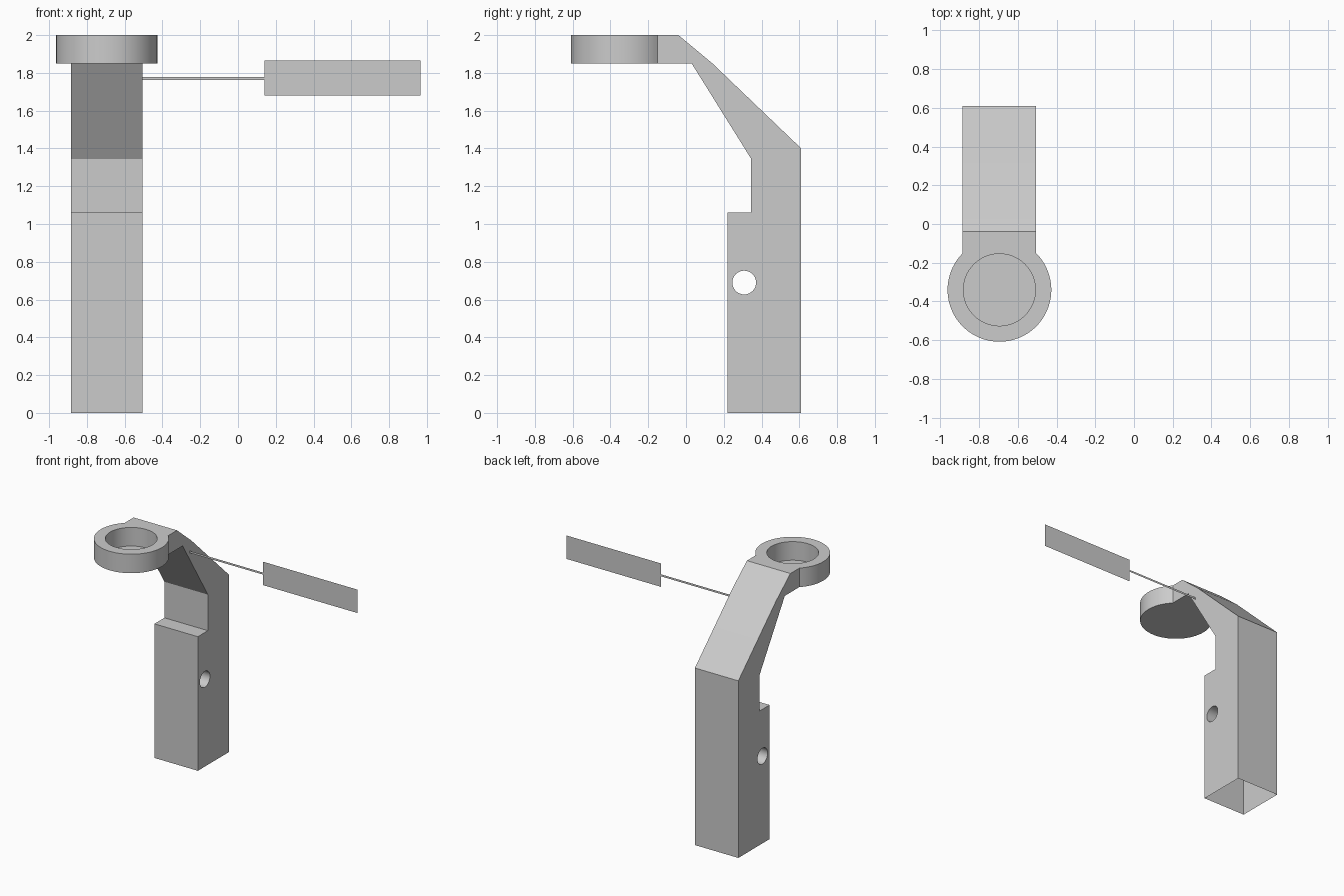
import bpy, bmesh
from math import sin, cos, pi, asin, sqrt

if "Cube" in bpy.data.objects:
    bpy.data.objects.remove(bpy.data.objects["Cube"])


def finish(name, bm, smooth=False):
    mesh = bpy.data.meshes.new(name)
    bm.to_mesh(mesh)
    bm.free()
    ob = bpy.data.objects.new(name, mesh)
    bpy.context.collection.objects.link(ob)
    if smooth:
        bpy.ops.object.select_all(action='DESELECT')
        ob.select_set(True)
        bpy.context.view_layer.objects.active = ob
        bpy.ops.object.shade_smooth_by_angle(angle=0.5)
    return ob


def circle(cx, cy, r, n):
    return [(cx + r * cos(2 * pi * i / n), cy + r * sin(2 * pi * i / n)) for i in range(n)]


def prism(outline, hole, place, a, b, floor=None):
    """Extrude an outline with a hole; floor makes the hole blind."""
    bm = bmesh.new()

    def loop(pts, level):
        vs = [bm.verts.new(place(u, v, level)) for u, v in pts]
        es = [bm.edges.new((vs[i], vs[(i + 1) % len(vs)])) for i in range(len(vs))]
        return vs, es

    def walls(lo, hi):
        n = len(lo)
        for i in range(n):
            j = (i + 1) % n
            bm.faces.new((lo[i], lo[j], hi[j], hi[i]))

    o1, e1 = loop(outline, a)
    o2, e2 = loop(outline, b)
    h1, f1 = loop(hole, a if floor is None else floor)
    h2, f2 = loop(hole, b)
    bmesh.ops.triangle_fill(bm, edges=e2 + f2, use_beauty=True)
    if floor is None:
        bmesh.ops.triangle_fill(bm, edges=e1 + f1, use_beauty=True)
    else:
        bm.faces.new(o1)
        bm.faces.new(h1)
    walls(o1, o2)
    walls(h1, h2)
    bmesh.ops.recalc_face_normals(bm, faces=bm.faces[:])
    return bm


def delete_end(bm, test):
    gone = [f for f in bm.faces if all(test(v.co) for v in f.verts)]
    bmesh.ops.delete(bm, geom=gone, context='FACES_ONLY')


X0, X1 = -0.885, -0.505          # arm width
CX, CY, R = -0.695, -0.34, 0.268  # ring centre and radius
HALF = (X1 - X0) / 2
NECK = CY + sqrt(R * R - HALF * HALF)

# Arm: side profile with a cross hole, open underneath and at the neck
profile = [(0.22, 0), (0.61, 0), (0.61, 1.40), (0.14, 1.85), (-0.04, 2.0),
           (NECK, 2.0), (NECK, 1.85), (0.03, 1.85), (0.345, 1.345),
           (0.345, 1.06), (0.22, 1.06)]
bm = prism(profile, circle(0.308, 0.69, 0.063, 32),
           lambda u, v, w: (w, u, v), X0, X1)
delete_end(bm, lambda c: c.z < 1e-4)
delete_end(bm, lambda c: abs(c.y - NECK) < 1e-4)
finish("arm", bm, True)

# Ring head: arc closed by the neck line, with a blind round recess
t0 = pi / 2 + asin(HALF / R)
t1 = 2 * pi + pi / 2 - asin(HALF / R)
N = 56
arc = [(CX + R * cos(t0 + (t1 - t0) * i / N), CY + R * sin(t0 + (t1 - t0) * i / N))
       for i in range(N + 1)]
bm = prism(arc, circle(CX, CY, 0.186, 64),
           lambda u, v, w: (u, v, w), 1.85, 2.0, floor=1.853)
delete_end(bm, lambda c: abs(c.y - NECK) < 1e-4)
finish("ring_head", bm, True)

# Tag plate and its thin connecting strip
for name, xa, xb, za, zb in (("tag_plate", 0.14, 0.965, 1.68, 1.865),
                             ("tag_strip", X1, 0.14, 1.763, 1.779)):
    bm = bmesh.new()
    bm.faces.new([bm.verts.new((x, 0.115, z))
                  for x, z in ((xa, za), (xb, za), (xb, zb), (xa, zb))])
    finish(name, bm)
